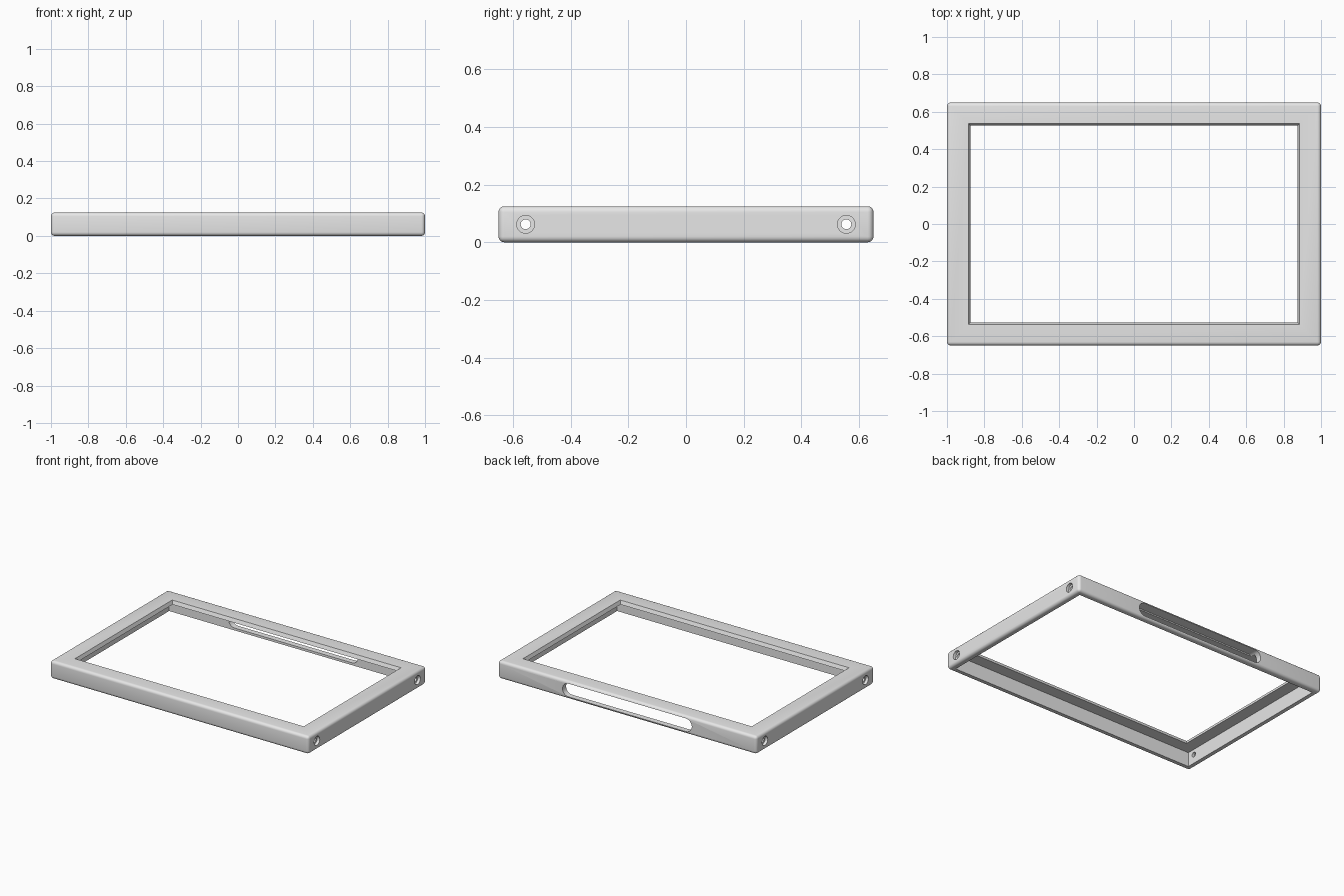
import bpy, bmesh, math
from mathutils import Matrix, Vector

cube = bpy.data.objects.get("Cube")
if cube:
    bpy.data.objects.remove(cube, do_unlink=True)

HALF_X, HALF_Y, HEIGHT = 1.0, 0.65, 0.125
WALL, LIP_Z = 0.04, 0.10
MID_Z = HEIGHT / 2


def make_object(name, bm):
    bmesh.ops.recalc_face_normals(bm, faces=bm.faces)
    mesh = bpy.data.meshes.new(name)
    bm.to_mesh(mesh)
    bm.free()
    obj = bpy.data.objects.new(name, mesh)
    bpy.context.collection.objects.link(obj)
    return obj


def loft(name, bottom, top):
    """Closed solid between two matching outlines."""
    bm = bmesh.new()
    a = [bm.verts.new(p) for p in bottom]
    b = [bm.verts.new(p) for p in top]
    bm.faces.new(a)
    bm.faces.new(b)
    for i in range(len(a)):
        j = (i + 1) % len(a)
        bm.faces.new((a[i], a[j], b[j], b[i]))
    return make_object(name, bm)


def rectangle(hx, hy, z):
    return [(-hx, -hy, z), (hx, -hy, z), (hx, hy, z), (-hx, hy, z)]


def rod_x(name, x0, x1, y, radius):
    bm = bmesh.new()
    place = Matrix.Translation(((x0 + x1) / 2, y, MID_Z)) @ Matrix.Rotation(math.pi / 2, 4, "Y")
    bmesh.ops.create_cone(bm, cap_ends=True, segments=32, radius1=radius,
                          radius2=radius, depth=x1 - x0, matrix=place)
    return make_object(name, bm)


def carve(target, cutter):
    mod = target.modifiers.new(cutter.name, "BOOLEAN")
    mod.operation = "DIFFERENCE"
    mod.solver = "EXACT"
    mod.object = cutter
    bpy.context.view_layer.objects.active = target
    bpy.ops.object.modifier_apply(modifier=mod.name)
    bpy.data.objects.remove(cutter, do_unlink=True)


# Outer body with rounded edges
bm = bmesh.new()
bmesh.ops.create_cube(bm, size=1)
bmesh.ops.scale(bm, vec=(2 * HALF_X, 2 * HALF_Y, HEIGHT), verts=bm.verts)
bmesh.ops.translate(bm, vec=Vector((0, 0, MID_Z)), verts=bm.verts)
bmesh.ops.bevel(bm, geom=bm.edges[:], offset=0.02, segments=5, profile=0.5, affect="EDGES")
frame = make_object("bezel_frame", bm)

# Hollow underside, leaving thin walls and a top lip
inner = (HALF_X - WALL, HALF_Y - WALL)
carve(frame, loft("cavity_cutter", rectangle(*inner, -0.1), rectangle(*inner, LIP_Z)))

# Window opening with sloped edges
carve(frame, loft("window_cutter", rectangle(0.865, 0.517, 0.075),
                  rectangle(0.895, 0.547, 0.15)))

# Long rounded slot in the back wall
RADIUS, REACH = 0.046, 0.454
outline = []
for side, start in ((1, -math.pi / 2), (-1, math.pi / 2)):
    for k in range(17):
        t = start + math.pi * k / 16
        outline.append((side * REACH + RADIUS * math.cos(t), MID_Z + RADIUS * math.sin(t)))
carve(frame, loft("slot_cutter", [(x, 0.58, z) for x, z in outline],
                  [(x, 0.7, z) for x, z in outline]))

# Counterbored screw holes in both side walls
for y in (-0.556, 0.556):
    carve(frame, rod_x("screw_cutter", -1.1, 1.1, y, 0.017))
    for x0, x1 in ((0.98, 1.1), (-1.1, -0.98)):
        carve(frame, rod_x("counterbore_cutter", x0, x1, y, 0.031))

# Single grey finish
grey = bpy.data.materials.new("plain_grey")
grey.use_nodes = True
colour = (0.8, 0.8, 0.8, 1)
grey.diffuse_color = colour
grey.node_tree.nodes["Principled BSDF"].inputs["Base Color"].default_value = colour
frame.data.materials.clear()
frame.data.materials.append(grey)
for poly in frame.data.polygons:
    poly.material_index = 0

bpy.ops.object.select_all(action="DESELECT")
frame.select_set(True)
bpy.context.view_layer.objects.active = frame
bpy.ops.object.shade_smooth_by_angle(angle=math.radians(30))
